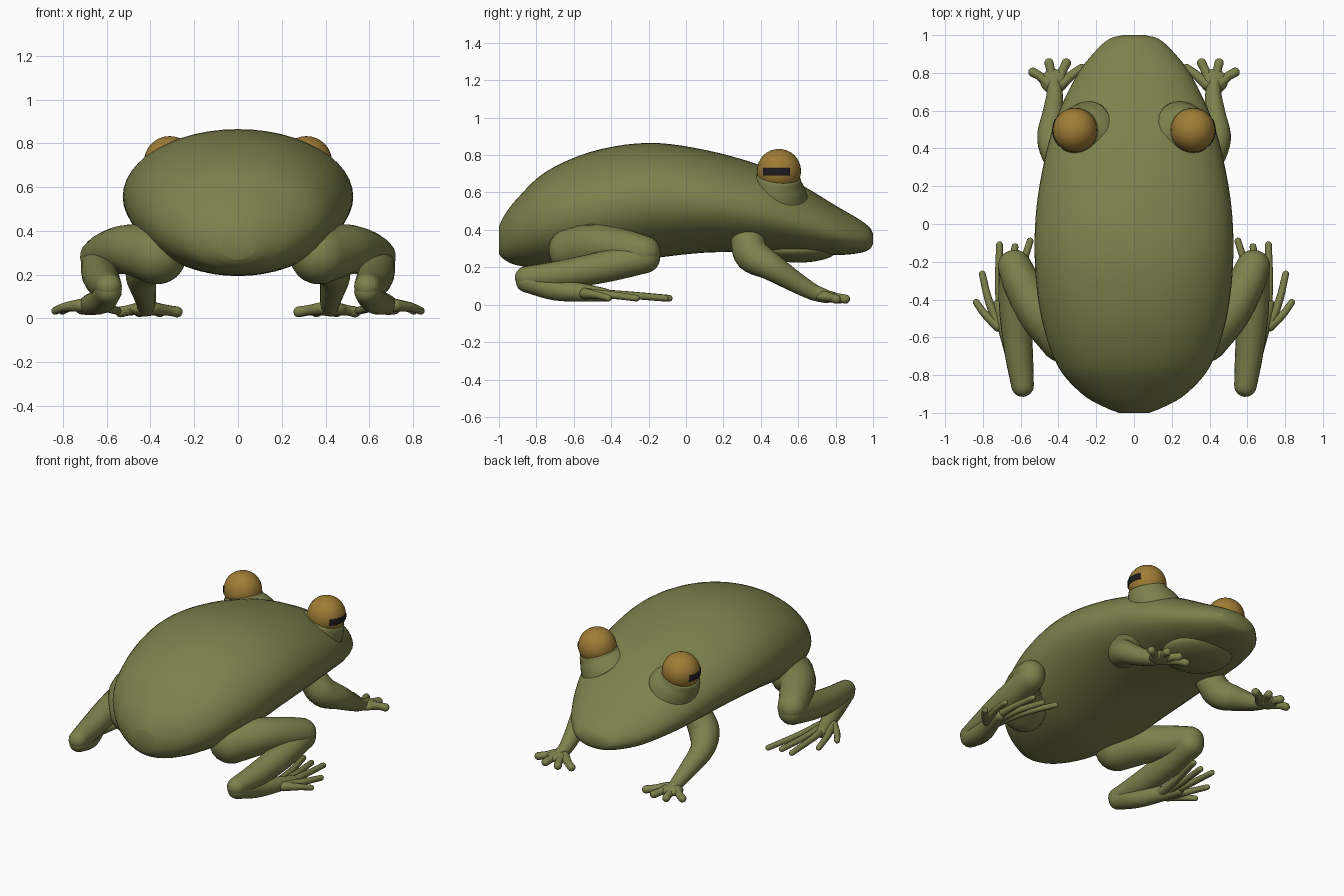
import bpy, bmesh, math
from mathutils import Vector

cube = bpy.data.objects.get("Cube")
if cube:
    bpy.data.objects.remove(cube, do_unlink=True)


def material(name, colour):
    m = bpy.data.materials.new(name)
    m.use_nodes = True
    m.diffuse_color = (*colour, 1)
    bsdf = m.node_tree.nodes["Principled BSDF"]
    bsdf.inputs["Base Color"].default_value = (*colour, 1)
    bsdf.inputs["Roughness"].default_value = 0.6
    return m


GREEN = material("olive skin", (0.205, 0.22, 0.072))
AMBER = material("amber eye", (0.35, 0.205, 0.036))
BLACK = material("black pupil", (0.012, 0.012, 0.015))


def finish(name, bm, mat):
    bmesh.ops.recalc_face_normals(bm, faces=bm.faces)
    for f in bm.faces:
        f.smooth = True
    mesh = bpy.data.meshes.new(name)
    bm.to_mesh(mesh)
    bm.free()
    mesh.materials.append(mat)
    ob = bpy.data.objects.new(name, mesh)
    bpy.context.collection.objects.link(ob)
    return ob


def spline(rows, steps):
    """Catmull-Rom interpolation of number rows."""
    rows = [Vector(r) for r in rows]
    pts = [2 * rows[0] - rows[1]] + rows + [2 * rows[-1] - rows[-2]]
    out = []
    for a, b, c, d in zip(pts, pts[1:], pts[2:], pts[3:]):
        for i in range(steps):
            t = i / steps
            out.append(0.5 * (2 * b + (c - a) * t + (2 * a - 5 * b + 4 * c - d) * t * t
                              + (3 * b - a - 3 * c + d) * t ** 3))
    return out + [rows[-1]]


def skin(bm, rings):
    """Bridge successive rings of points and close both ends."""
    loops = [[bm.verts.new(p) for p in ring] for ring in rings]
    n = len(loops[0])
    for a, b in zip(loops, loops[1:]):
        for i in range(n):
            j = (i + 1) % n
            bm.faces.new((a[i], a[j], b[j], b[i]))
    bm.faces.new(loops[0])
    bm.faces.new(loops[-1])


def tube(bm, rows, side=1, sides=16, steps=5, rounded=True):
    """Tapered limb through (x, y, z, radius) rows, with domed ends."""
    path = [(Vector((p[0] * side, p[1], p[2])), p[3]) for p in spline(rows, steps)]
    if rounded:
        head, tail = [], []
        d0 = (path[0][0] - path[1][0]).normalized()
        d1 = (path[-1][0] - path[-2][0]).normalized()
        for k in range(1, 6):
            a = math.radians(17 * k)
            head.insert(0, (path[0][0] + d0 * path[0][1] * math.sin(a), path[0][1] * math.cos(a)))
            tail.append((path[-1][0] + d1 * path[-1][1] * math.sin(a), path[-1][1] * math.cos(a)))
        path = head + path + tail
    rings, u = [], Vector((0.3, 0.2, 1))
    for i, (p, r) in enumerate(path):
        t = (path[min(i + 1, len(path) - 1)][0] - path[max(i - 1, 0)][0]).normalized()
        u = (u - t * u.dot(t)).normalized()
        v = t.cross(u)
        rings.append([p + r * (u * math.cos(a) + v * math.sin(a))
                      for a in (math.tau * k / sides for k in range(sides))])
    skin(bm, rings)


def ball(bm, centre, scale, segments=32):
    new = bmesh.ops.create_uvsphere(bm, u_segments=segments, v_segments=segments // 2, radius=1)["verts"]
    bmesh.ops.scale(bm, vec=scale, verts=new)
    bmesh.ops.translate(bm, vec=centre, verts=new)


# Body: (y, half width, top, bottom)
stations = [
    (-1.0, 0.08, 0.42, 0.27), (-0.97, 0.155, 0.48, 0.24), (-0.9, 0.275, 0.57, 0.21),
    (-0.75, 0.405, 0.71, 0.195), (-0.5, 0.49, 0.82, 0.2), (-0.2, 0.525, 0.865, 0.245),
    (0.1, 0.515, 0.828, 0.278), (0.4, 0.46, 0.745, 0.28), (0.6, 0.395, 0.65, 0.27),
    (0.8, 0.295, 0.53, 0.265), (0.92, 0.2, 0.46, 0.275), (0.98, 0.13, 0.415, 0.295),
    (1.0, 0.06, 0.38, 0.325)]
rings = []
for y, w, top, low in spline(stations, 5):
    mid = low + (top - low) * (0.5 - 0.06 * min(max(y + 0.2, 0), 1))
    ring = []
    for k in range(48):
        a = math.tau * k / 48
        h = top - mid if math.sin(a) > 0 else mid - low
        ring.append((w * math.cos(a), y, mid + h * math.sin(a)))
    rings.append(ring)
bm = bmesh.new()
skin(bm, rings)
finish("body", bm, GREEN)

# Throat bulge under the chin
bm = bmesh.new()
ball(bm, (0, 0.6, 0.295), (0.22, 0.21, 0.07))
finish("throat", bm, GREEN)

EYE_R = 0.118
for side, tag in ((1, "left"), (-1, "right")):
    # Eye, raised socket and horizontal pupil
    eye = Vector((0.312 * side, 0.497, 0.715))
    bm = bmesh.new()
    ball(bm, eye, (EYE_R,) * 3)
    finish("eye_" + tag, bm, AMBER)

    bm = bmesh.new()
    tube(bm, [(0.308, 0.496, 0.684, 0.117), (0.298, 0.493, 0.655, 0.128),
              (0.28, 0.49, 0.62, 0.147), (0.25, 0.485, 0.575, 0.168)],
         side, sides=32, rounded=False)
    finish("eye_socket_" + tag, bm, GREEN)

    bm = bmesh.new()
    grid = bmesh.ops.create_grid(bm, x_segments=16, y_segments=6, size=1)["verts"]
    for v in grid:
        dy, dz = v.co.x * 0.072 - 0.013, v.co.y * 0.02 - 0.005
        r = EYE_R + 0.001
        v.co = eye + Vector((side * math.sqrt(r * r - dy * dy - dz * dz), dy, dz))
    pupil = finish("pupil_" + tag, bm, BLACK)
    plate = pupil.modifiers.new("thickness", "SOLIDIFY")
    plate.thickness = 0.004
    plate.offset = 0

    # Folded hind leg
    bm = bmesh.new()
    tube(bm, [(0.37, -0.6, 0.29, 0.135), (0.5, -0.47, 0.315, 0.115),
              (0.59, -0.32, 0.3, 0.1), (0.632, -0.226, 0.28, 0.09)], side, 20)
    tube(bm, [(0.634, -0.222, 0.252, 0.084), (0.63, -0.45, 0.2, 0.084),
              (0.61, -0.68, 0.16, 0.075), (0.59, -0.855, 0.145, 0.06)], side, 20)
    finish("hind_leg_" + tag, bm, GREEN)

    # Hind foot with five long toes
    bm = bmesh.new()
    tube(bm, [(0.59, -0.85, 0.125, 0.06), (0.62, -0.7, 0.083, 0.06),
              (0.675, -0.54, 0.064, 0.048), (0.71, -0.43, 0.052, 0.035)], side)
    for x, y in ((0.835, -0.415), (0.803, -0.265), (0.712, -0.11), (0.63, -0.12), (0.55, -0.09)):
        bx = 0.69 + (x - 0.69) * 0.2
        tube(bm, [(bx, -0.54, 0.06, 0.03), ((bx + x) / 2 + 0.012, (y - 0.54) / 2, 0.052, 0.021),
                  (x, y, 0.035, 0.018)], side, 10)
    finish("hind_foot_" + tag, bm, GREEN)

    # Front leg
    bm = bmesh.new()
    tube(bm, [(0.33, 0.33, 0.34, 0.09), (0.385, 0.355, 0.265, 0.094),
              (0.44, 0.455, 0.203, 0.074), (0.43, 0.58, 0.124, 0.056),
              (0.42, 0.68, 0.068, 0.044), (0.425, 0.75, 0.044, 0.036)], side, 20)
    finish("front_leg_" + tag, bm, GREEN)

    # Front foot with four short fingers
    bm = bmesh.new()
    ball(bm, (0.423 * side, 0.755, 0.042), (0.074, 0.066, 0.032), 20)
    for x, y in ((0.535, 0.803), (0.45, 0.852), (0.358, 0.852), (0.278, 0.822)):
        tube(bm, [(0.42 + (x - 0.42) * 0.25, 0.74, 0.045, 0.03),
                  (0.42 + (x - 0.42) * 0.7, 0.755 + (y - 0.755) * 0.6, 0.037, 0.024),
                  (x, y, 0.03, 0.025)], side, 12)
    finish("front_foot_" + tag, bm, GREEN)
